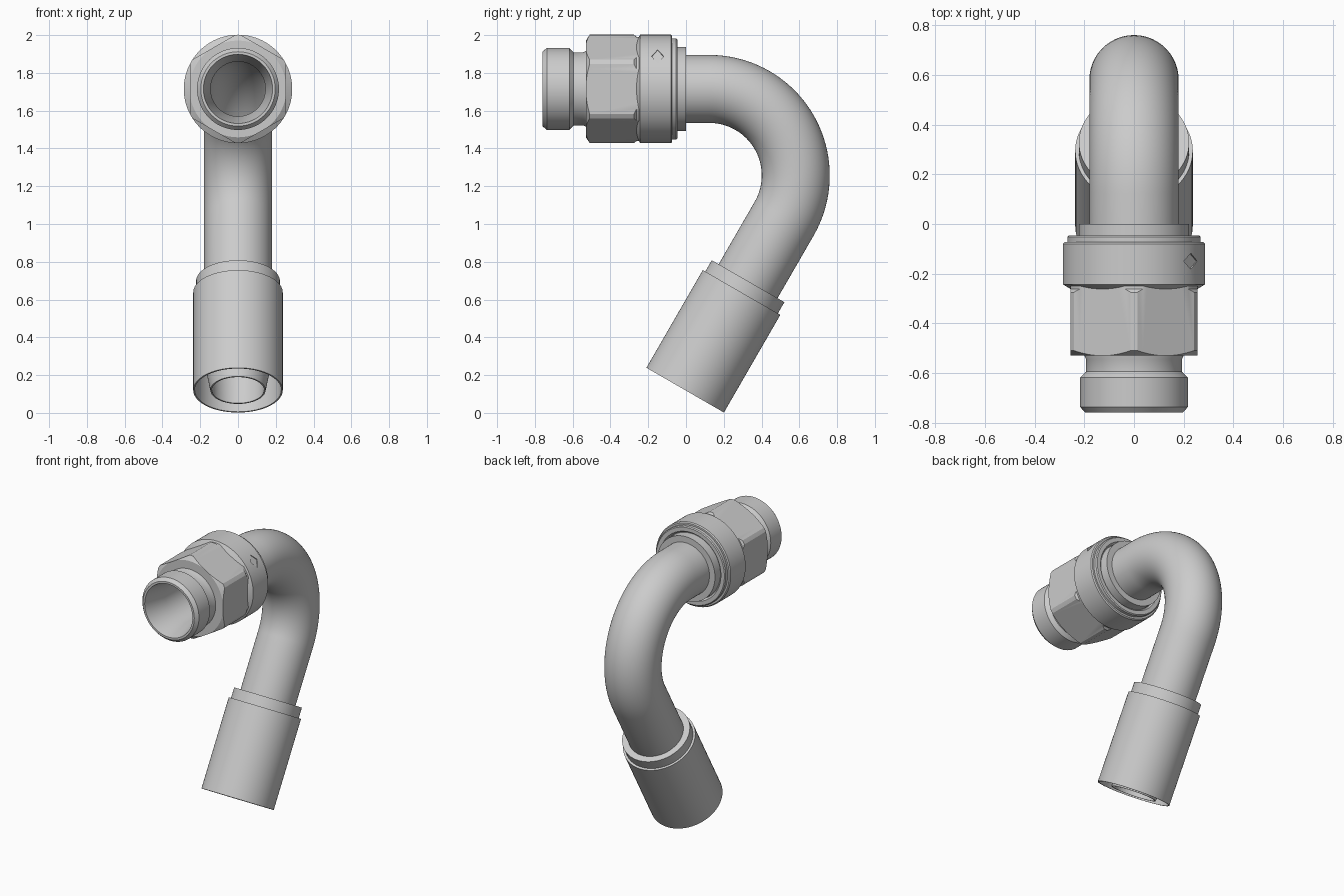
import bpy, bmesh
from math import sin, cos, pi, radians
from mathutils import Vector, Matrix

if "Cube" in bpy.data.objects:
    bpy.data.objects.remove(bpy.data.objects["Cube"])

AXIS_Z = 1.715            # height of the fitting axis
BEND_Y = 0.123            # where the bend starts
BEND_R = 0.458            # bend radius of the centre line
TURN = radians(120)
BEND_END = BEND_Y + BEND_R * TURN
END = BEND_END + 1.048    # open end of the ferrule


def station(s):
    """Centre and in-plane normal of the bent centre line at distance s."""
    a = min(max((s - BEND_Y) / BEND_R, 0), TURN)
    centre = Vector((0, BEND_Y, AXIS_Z - BEND_R))
    normal = Vector((0, sin(a), cos(a)))
    tangent = Vector((0, cos(a), -sin(a)))
    rest = s - BEND_Y if s < BEND_Y else max(s - BEND_END, 0)
    return centre + normal * BEND_R + tangent * rest, normal


def sweep(name, profile, sides=72):
    """Spin a closed (distance, radius) profile about the centre line."""
    bm = bmesh.new()
    rings = []
    for s, r in profile:
        p, n = station(s)
        rings.append([bm.verts.new(p + r * (n * cos(t) + Vector((1, 0, 0)) * sin(t)))
                      for t in (2 * pi * i / sides for i in range(sides))])
    for k, ring in enumerate(rings):
        nxt = rings[(k + 1) % len(rings)]
        for i in range(sides):
            j = (i + 1) % sides
            bm.faces.new((ring[i], ring[j], nxt[j], nxt[i]))
    bmesh.ops.recalc_face_normals(bm, faces=bm.faces)
    mesh = bpy.data.meshes.new(name)
    bm.to_mesh(mesh)
    bm.free()
    ob = bpy.data.objects.new(name, mesh)
    bpy.context.collection.objects.link(ob)
    return ob


def activate(ob):
    bpy.ops.object.select_all(action='DESELECT')
    ob.select_set(True)
    bpy.context.view_layer.objects.active = ob


def boolean(ob, other, operation):
    mod = ob.modifiers.new("cut", 'BOOLEAN')
    mod.operation, mod.solver, mod.object = operation, 'EXACT', other
    activate(ob)
    bpy.ops.object.modifier_apply(modifier=mod.name)
    bpy.data.objects.remove(other)


# Threaded stem with a tapered mouth
stem = sweep("threaded_stem", [
    (-0.76, 0.197), (-0.737, 0.217), (-0.618, 0.217), (-0.595, 0.193),
    (-0.545, 0.193), (-0.53, 0.2), (-0.1, 0.2), (-0.1, 0.145),
    (-0.59, 0.145), (-0.76, 0.183)])

# Hexagon nut: chamfered blank intersected with a hexagonal prism
nut = sweep("hex_nut", [
    (-0.53, 0.256), (-0.51, 0.287), (-0.275, 0.287), (-0.262, 0.276),
    (-0.235, 0.276), (-0.235, 0.17), (-0.53, 0.17)], 96)
prism = sweep("hex_prism", [(-0.6, 0.2945), (-0.2, 0.2945), (-0.2, 0.05), (-0.6, 0.05)], 6)
boolean(nut, prism, 'INTERSECT')

# Round collar behind the nut, sloping onto the hexagon flats
collar = sweep("collar", [
    (-0.265, 0.25), (-0.243, 0.287), (-0.08, 0.287), (-0.073, 0.28),
    (-0.073, 0.268), (-0.052, 0.268), (-0.046, 0.262), (-0.046, 0.235),
    (-0.06, 0.225), (-0.06, 0.17), (-0.265, 0.17)], 96)

# Shallow diamond mark in the collar
bm = bmesh.new()
bmesh.ops.create_cone(bm, cap_ends=True, segments=4, radius1=1, radius2=1, depth=0.1)
bm.transform(Matrix.Translation((0, -0.15, AXIS_Z)) @ Matrix.Rotation(radians(53), 4, 'Y')
             @ Matrix.Translation((0, 0, 0.33)) @ Matrix.Diagonal((0.046, 0.032, 1, 1)))
mesh = bpy.data.meshes.new("diamond")
bm.to_mesh(mesh)
bm.free()
diamond = bpy.data.objects.new("diamond", mesh)
bpy.context.collection.objects.link(diamond)
boolean(collar, diamond, 'DIFFERENCE')

# Flange where the tube leaves the collar
flange = sweep("flange", [(-0.09, 0.222), (0, 0.222), (0, 0.17), (-0.09, 0.17)])

# Hollow bent tube ending in a tapered nipple inside the ferrule
bend = [BEND_Y + BEND_R * TURN * i / 40 for i in range(41)]
tube = sweep("bent_tube",
             [(-0.1, 0.18)] + [(s, 0.18) for s in bend] + [(END - 0.18, 0.18), (END, 0.146)]
             + [(END, 0.138), (END - 0.18, 0.145)] + [(s, 0.145) for s in reversed(bend)]
             + [(-0.1, 0.145)])

# Crimp ferrule: thin open sleeve with a stepped shoulder
ferrule = sweep("ferrule", [
    (END, 0.237), (END - 0.597, 0.237), (END - 0.597, 0.222), (END - 0.666, 0.222),
    (END - 0.666, 0.175), (END - 0.56, 0.175), (END - 0.56, 0.229), (END, 0.229)])

for ob in (stem, nut, collar, flange, tube, ferrule):
    activate(ob)
    bpy.ops.object.shade_smooth_by_angle(angle=radians(25))
